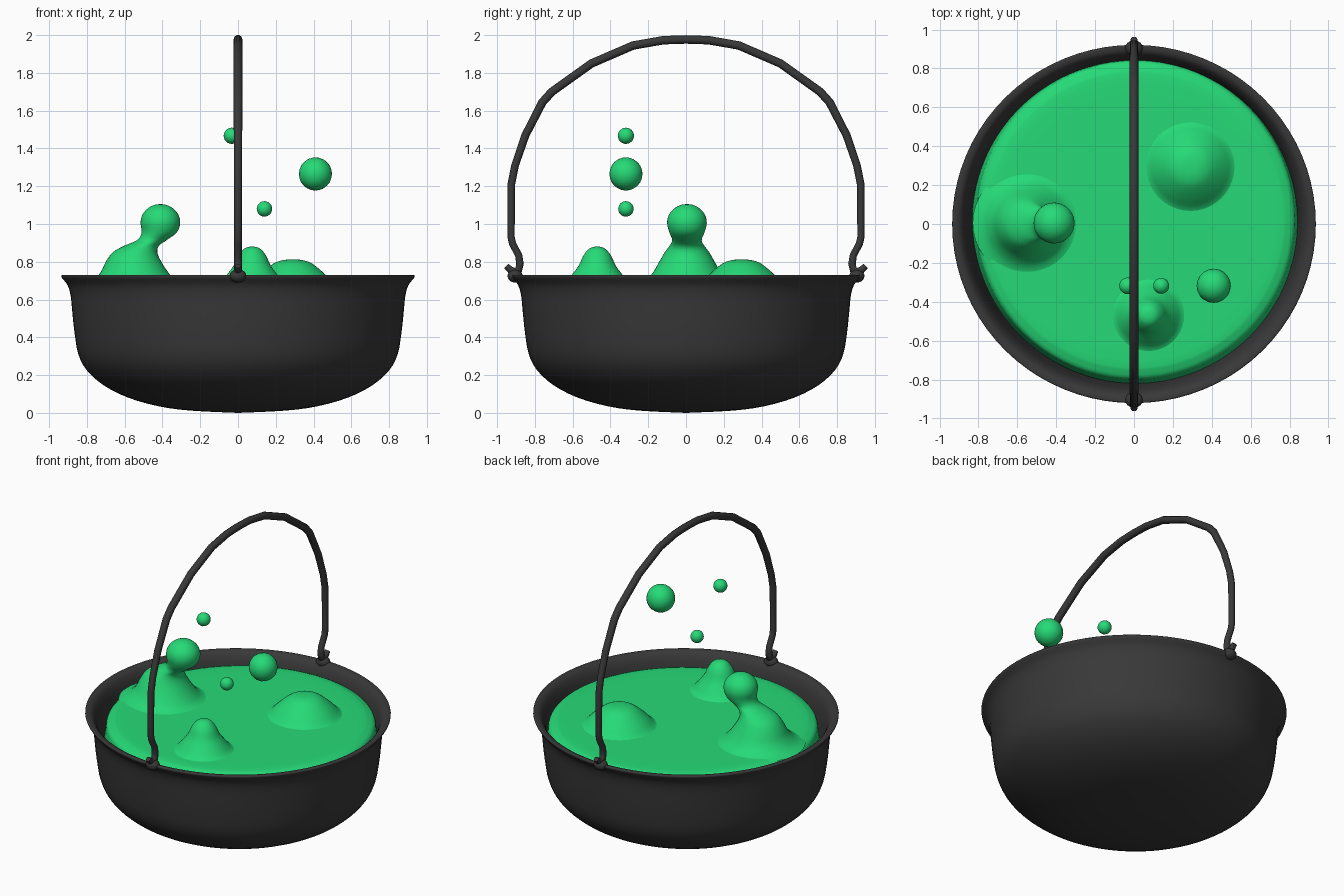
import bpy, bmesh, math
from mathutils import Vector

if "Cube" in bpy.data.objects:
    bpy.data.objects.remove(bpy.data.objects["Cube"])


def material(name, rgb):
    m = bpy.data.materials.new(name)
    m.diffuse_color = (*rgb, 1)
    m.use_nodes = True
    m.node_tree.nodes["Principled BSDF"].inputs["Base Color"].default_value = m.diffuse_color
    return m


IRON = material("dark iron", (0.04, 0.04, 0.041))
GREEN = material("green brew", (0.019, 0.70, 0.185))


def smooth_rows(rows, steps):
    # Catmull-Rom interpolation through the given rows
    pts = [Vector(r) for r in rows]
    out = []
    for i in range(len(pts) - 1):
        a, b = pts[max(i - 1, 0)], pts[i]
        c, d = pts[i + 1], pts[min(i + 2, len(pts) - 1)]
        for s in range(steps):
            t = s / steps
            out.append(0.5 * (2 * b + (c - a) * t + (2 * a - 5 * b + 4 * c - d) * t * t
                              + (3 * b - a - 3 * c + d) * t ** 3))
    return out + [pts[-1]]


def loft(name, rows, mat, cy=0.0, segs=64, steps=3, y_scale=1.0):
    # Each row is (centre x, z, radius); rings are joined into a smooth skin
    bm = bmesh.new()
    rings = []
    for cx, z, r in smooth_rows(rows, steps):
        r = max(r, 0)
        rings.append([bm.verts.new((cx + r * math.cos(2 * math.pi * k / segs),
                                    cy + r * math.sin(2 * math.pi * k / segs) * y_scale, z))
                      for k in range(segs)])
    for p, q in zip(rings, rings[1:]):
        for k in range(segs):
            n = (k + 1) % segs
            bm.faces.new((p[k], p[n], q[n], q[k]))
    bmesh.ops.remove_doubles(bm, verts=bm.verts, dist=0.0002)
    bmesh.ops.recalc_face_normals(bm, faces=bm.faces)
    return finish(name, bm, mat)


def finish(name, bm, mat):
    for f in bm.faces:
        f.smooth = True
    me = bpy.data.meshes.new(name)
    bm.to_mesh(me)
    bm.free()
    me.materials.append(mat)
    ob = bpy.data.objects.new(name, me)
    bpy.context.collection.objects.link(ob)
    return ob


def ball(name, loc, size, mat, subdiv=3):
    bm = bmesh.new()
    bmesh.ops.create_icosphere(bm, subdivisions=subdiv, radius=1)
    for v in bm.verts:
        v.co = Vector((v.co.x * size[0], v.co.y * size[1], v.co.z * size[2])) + Vector(loc)
    return finish(name, bm, mat)


# Cauldron: outside from the base up, over the rim, down the inside
pot = [(0, 0.0), (0.25, 0.012), (0.42, 0.035), (0.58, 0.08), (0.71, 0.145), (0.80, 0.225),
       (0.845, 0.31), (0.865, 0.42), (0.877, 0.53), (0.886, 0.62), (0.902, 0.675),
       (0.930, 0.712), (0.935, 0.726), (0.925, 0.731), (0.895, 0.722), (0.868, 0.68),
       (0.848, 0.60), (0.825, 0.45), (0.78, 0.27), (0.55, 0.12), (0, 0.05)]
loft("cauldron", [(0, z, r) for r, z in pot], IRON, segs=80, y_scale=0.985)

# Brew surface with a rounded edge
brew = [(0, 0.682), (0.4, 0.682), (0.72, 0.682), (0.78, 0.674), (0.815, 0.655),
        (0.825, 0.61), (0.84, 0.5)]
loft("brew_surface", [(0.008, z, r) for r, z in brew], GREEN, cy=0.02, segs=80)

# Tall leaning blob with a round head
loft("tall_blob", [
    (-0.55, 0.672, 0.28), (-0.55, 0.695, 0.225), (-0.548, 0.74, 0.182), (-0.553, 0.80, 0.147),
    (-0.545, 0.85, 0.118), (-0.51, 0.885, 0.092), (-0.455, 0.915, 0.078), (-0.417, 0.955, 0.093),
    (-0.411, 1.005, 0.105), (-0.411, 1.05, 0.095), (-0.411, 1.085, 0.064),
    (-0.411, 1.102, 0.028), (-0.411, 1.105, 0)], GREEN, cy=0.005, segs=40)

# Small rising bump and low wide bump
loft("small_bump", [(0.075, z, r) for z, r in [
    (0.672, 0.21), (0.69, 0.17), (0.73, 0.135), (0.78, 0.098), (0.83, 0.075),
    (0.865, 0.048), (0.878, 0.022), (0.88, 0)]], GREEN, cy=-0.47, segs=40)
loft("low_bump", [(0.29, z, r) for z, r in [
    (0.672, 0.25), (0.69, 0.215), (0.73, 0.175), (0.77, 0.13), (0.797, 0.09),
    (0.81, 0.045), (0.812, 0)]], GREEN, cy=0.295, segs=40)

# Flying drops
for name, loc, r in [("large_drop", (0.41, -0.318, 1.265), 0.088),
                     ("upper_drop", (-0.033, -0.318, 1.467), 0.043),
                     ("lower_drop", (0.14, -0.318, 1.08), 0.041)]:
    ball(name, loc, (r, r, r), GREEN)

# Wire handle with hooked ends, half a path mirrored in y: (y, z, thickness)
half = [(0.952, 0.778, 0.7), (0.93, 0.757, 0.85), (0.905, 0.747, 0.9), (0.886, 0.757, 0.9),
        (0.879, 0.79, 0.9), (0.886, 0.835, 0.85), (0.918, 0.895, 0.85), (0.926, 0.93, 0.85),
        (0.925, 1.21, 0.9), (0.905, 1.31, 0.9), (0.85, 1.47, 0.95), (0.76, 1.645, 1),
        (0.71, 1.70, 1), (0.50, 1.85, 1), (0.28, 1.945, 1), (0.12, 1.973, 1)]
path = half + [(0, 1.977, 1)] + [(-y, z, r) for y, z, r in reversed(half)]
cu = bpy.data.curves.new("handle", 'CURVE')
cu.dimensions = '3D'
cu.bevel_depth = 0.0235
cu.bevel_resolution = 3
cu.use_fill_caps = True
sp = cu.splines.new('POLY')
sp.points.add(len(path) - 1)
for p, (y, z, r) in zip(sp.points, path):
    p.co = (0, y, z, 1)
    p.radius = r
sp.use_smooth = True
cu.materials.append(IRON)
handle = bpy.data.objects.new("handle", cu)
bpy.context.collection.objects.link(handle)
bpy.context.view_layer.objects.active = handle
handle.select_set(True)
bpy.ops.object.convert(target='MESH')

# Lugs where the handle meets the rim
for side, s in (("front", -1), ("back", 1)):
    ball(side + "_lug", (0, s * 0.905, 0.725), (0.045, 0.04, 0.035), IRON)
